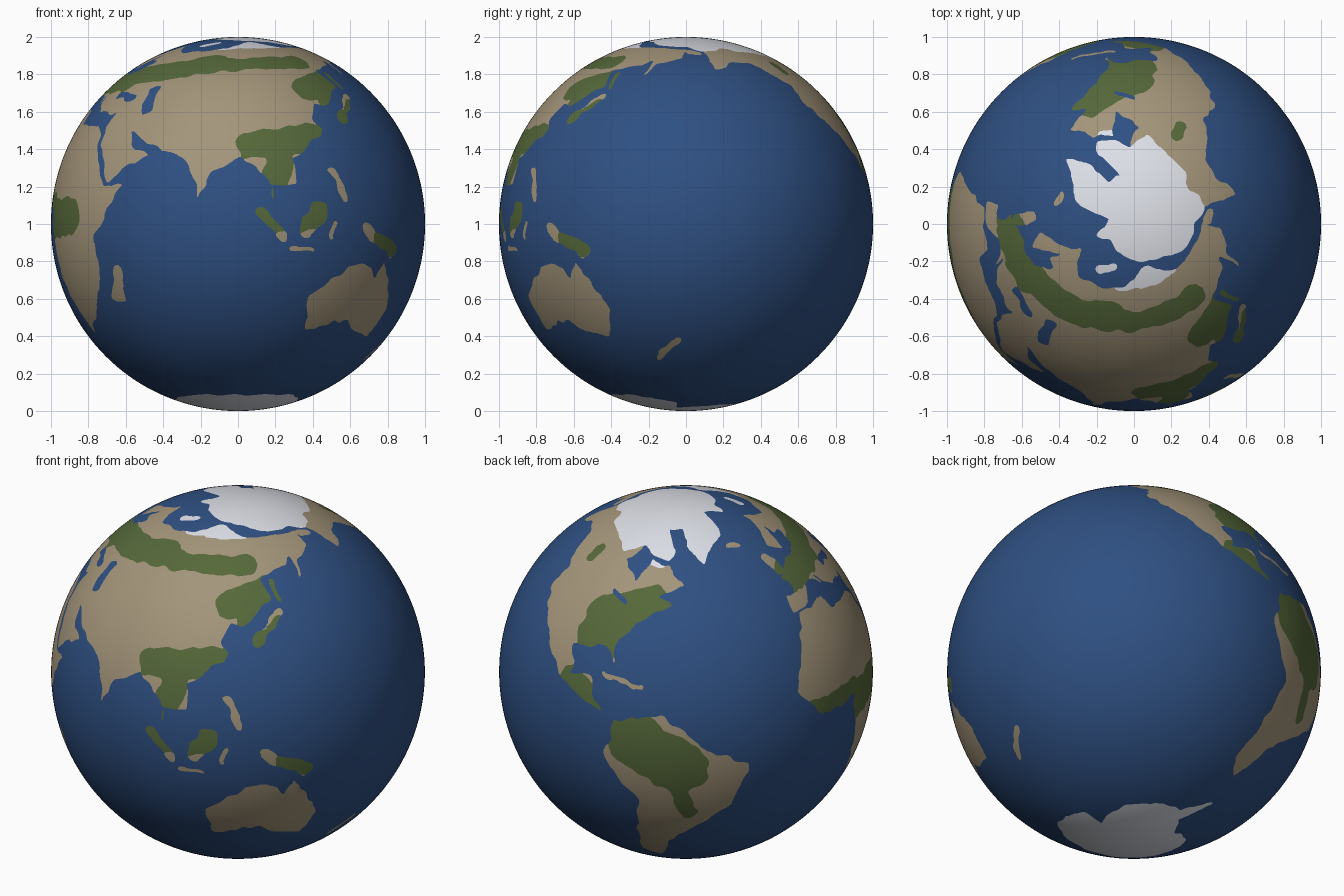
import bpy, bmesh, math
from mathutils import Vector, noise

if "Cube" in bpy.data.objects:
    bpy.data.objects.remove(bpy.data.objects["Cube"])

OCEAN, LAND, FOREST, ICE = range(4)

# Simplified coast outlines as (longitude, latitude)
africa = [(-6,36),(10,37),(12,32),(32,31),(37,20),(43,12),(51,12),(39,-5),(40,-16),(33,-27),(20,-35),
          (12,-17),(9,4),(-8,4),(-17,14),(-10,30)]
eurasia = [(-9,37),(-9,43),(-1,44),(-4,48),(8,54),(22,55),(29,60),(22,61),(24,65),(17,61),(13,56),(5,60),
           (25,71),(42,66),(68,68),(104,77),(130,72),(180,69),(178,63),(162,58),(157,51),(160,61),(137,54),
           (140,48),(128,39),(121,40),(119,35),(122,30),(108,20),(109,12),(100,12),(104,1),(98,16),(90,22),
           (80,15),(78,8),(72,21),(57,26),(49,30),(52,24),(59,22),(44,13),(35,28),(36,36),(27,37),(22,38),
           (13,45),(17,40),(8,44),(-2,37)]
north_america = [(-166,68),(-128,70),(-95,70),(-82,68),(-94,59),(-80,52),(-77,62),(-64,59),(-56,52),(-68,49),
                 (-61,46),(-75,39),(-81,31),(-80,25),(-84,30),(-97,28),(-96,19),(-88,21),(-83,10),(-77,8),
                 (-95,15),(-106,22),(-113,30),(-124,40),(-124,48),(-137,59),(-150,60),(-164,55),(-165,65)]
south_america = [(-78,8),(-62,11),(-50,1),(-35,-6),(-40,-21),(-48,-27),(-62,-40),(-67,-54),(-75,-48),
                 (-71,-19),(-81,-5)]
australia = [(114,-23),(130,-12),(136,-13),(140,-17),(142,-11),(153,-27),(149,-38),(138,-34),(131,-31),
             (116,-35)]
arctic = [(-180,71),(-165,67),(-146,69),(-120,66),(-98,62),(-86,65),(-65,61),(-62,66),(-75,75),(-58,75),
          (-53,67),(-44,60),(-40,65),(-22,70),(-12,82),(5,82),(16,77),(32,81),(75,80),(118,77),(170,72),
          (180,71),(180,91),(-180,91)]
antarctica = [(-180,-78),(-155,-77),(-100,-73),(-75,-72),(-58,-63),(-62,-75),(-30,-77),(-10,-71),(50,-66),
              (135,-66),(170,-72),(165,-78),(180,-78),(180,-91),(-180,-91)]

# Rounded strips: start, end, half width in degrees
islands = [(-2,51,-4,57,1.7), (-21,65,-16,65,1.3), (46,-23,49,-15,2), (97,4,104,-4,1.6), (107,-7,114,-8,.7),
           (112,-1,116,4,3), (120,-4,121,0,1), (133,-2,140,-5,1.7), (140,-5,147,-8,2), (121,17,125,8,.9),
           (132,34,142,43,1.3), (143,47,143,53,.7), (168,-45,177,-38,1.2), (-83,22,-70,19,.7),
           (-179,67,-172,66,1.7), (53,72,65,76,1.2)]
lakes = [(30,43.5,40,42.5,1.7), (50,45,52,38,2), (-90,47.5,-82,44.5,.8)]
forests = [(-1,48,27,50,5), (27,52,75,59,5), (75,58,130,60,3.5), (122,46,141,50,5), (127,37,129,43,2.5),
           (94,25,119,28,4.5), (104,20,98,6,4.5), (101,1,117,3,4.5), (139,-4,147,-7,2.5), (131,33,142,40,2),
           (13,2,26,2,6), (-12,7,10,7,3), (-90,40,-70,46,6), (-91,33,-80,33,6), (-95,18,-78,8,4),
           (-71,2,-57,-6,9), (-57,-15,-54,-24,2.5), (-117,58,-115,55,2)]
snowfields = [(72,72,128,74,3), (53,72,65,76,3), (-76,62,-70,61,2)]


def in_outline(outline, lon, lat):
    odd = False
    for (ax, ay), (bx, by) in zip(outline, outline[1:] + outline[:1]):
        if (ay > lat) != (by > lat) and lon < ax + (lat - ay) * (bx - ax) / (by - ay):
            odd = not odd
    return odd


def in_strip(strips, lon, lat):
    k = math.cos(math.radians(lat))
    for ax, ay, bx, by, r in strips:
        if min(ay, by) - r <= lat <= max(ay, by) + r:
            dx, dy, px, py = (bx - ax) * k, by - ay, (lon - ax) * k, lat - ay
            t = max(0, min(1, (px * dx + py * dy) / (dx * dx + dy * dy)))
            if math.hypot(px - t * dx, py - t * dy) < r:
                return True
    return False


continents = []
for outline in (africa, eurasia, north_america, south_america, australia):
    xs, ys = zip(*outline)
    continents.append((min(xs), max(xs), min(ys), max(ys), outline))


def surface(lon, lat):
    if lat > 59 and in_outline(arctic, lon, lat) or lat < -62 and in_outline(antarctica, lon, lat):
        return ICE
    land = in_strip(islands, lon, lat) or any(
        x0 <= lon <= x1 and y0 <= lat <= y1 and in_outline(o, lon, lat) for x0, x1, y0, y1, o in continents)
    if not land or in_strip(lakes, lon, lat):
        return OCEAN
    if in_strip(snowfields, lon, lat):
        return ICE
    return FOREST if in_strip(forests, lon, lat) else LAND


# Globe: evenly gridded cube blown up to a unit sphere
bm = bmesh.new()
bmesh.ops.create_cube(bm, size=2)
bmesh.ops.subdivide_edges(bm, edges=bm.edges[:], cuts=153, use_grid_fill=True)
for v in bm.verts:
    v.co = Vector([math.tan(c * math.pi / 4) for c in v.co]).normalized()

# Colour faces by longitude and latitude, with a slight wobble for natural coasts
for f in bm.faces:
    c = f.calc_center_median().normalized()
    w = noise.noise_vector(c * 14)
    lon = math.degrees(math.atan2(-c.y, -c.x)) + w.x * 1.5
    lat = math.degrees(math.asin(c.z)) + w.y * 1.5
    f.material_index = surface(max(-179.9, min(179.9, lon)), max(-90, min(90, lat)))
    f.smooth = True

# Relax the coast edges so they run smoothly
coast = [e for e in bm.edges if len({f.material_index for f in e.link_faces}) > 1]
for step in range(3):
    near = {}
    for e in coast:
        a, b = e.verts
        near.setdefault(a, []).append(b.co.copy())
        near.setdefault(b, []).append(a.co.copy())
    for v, pts in near.items():
        v.co = v.co.lerp(sum(pts, Vector()) / len(pts), 0.5).normalized()
for v in bm.verts:
    v.co.z += 1

mesh = bpy.data.meshes.new("globe")
bm.to_mesh(mesh)
bm.free()
for name, col in (("ocean_blue", (0.028, 0.08, 0.225)), ("land_tan", (0.37, 0.3, 0.195)),
                  ("forest_green", (0.092, 0.14, 0.043)), ("ice_white", (0.74, 0.76, 0.82))):
    mat = bpy.data.materials.new(name)
    mat.diffuse_color = (*col, 1)
    mat.use_nodes = True
    mat.node_tree.nodes["Principled BSDF"].inputs["Base Color"].default_value = mat.diffuse_color
    mesh.materials.append(mat)
globe = bpy.data.objects.new("globe", mesh)
bpy.context.collection.objects.link(globe)
